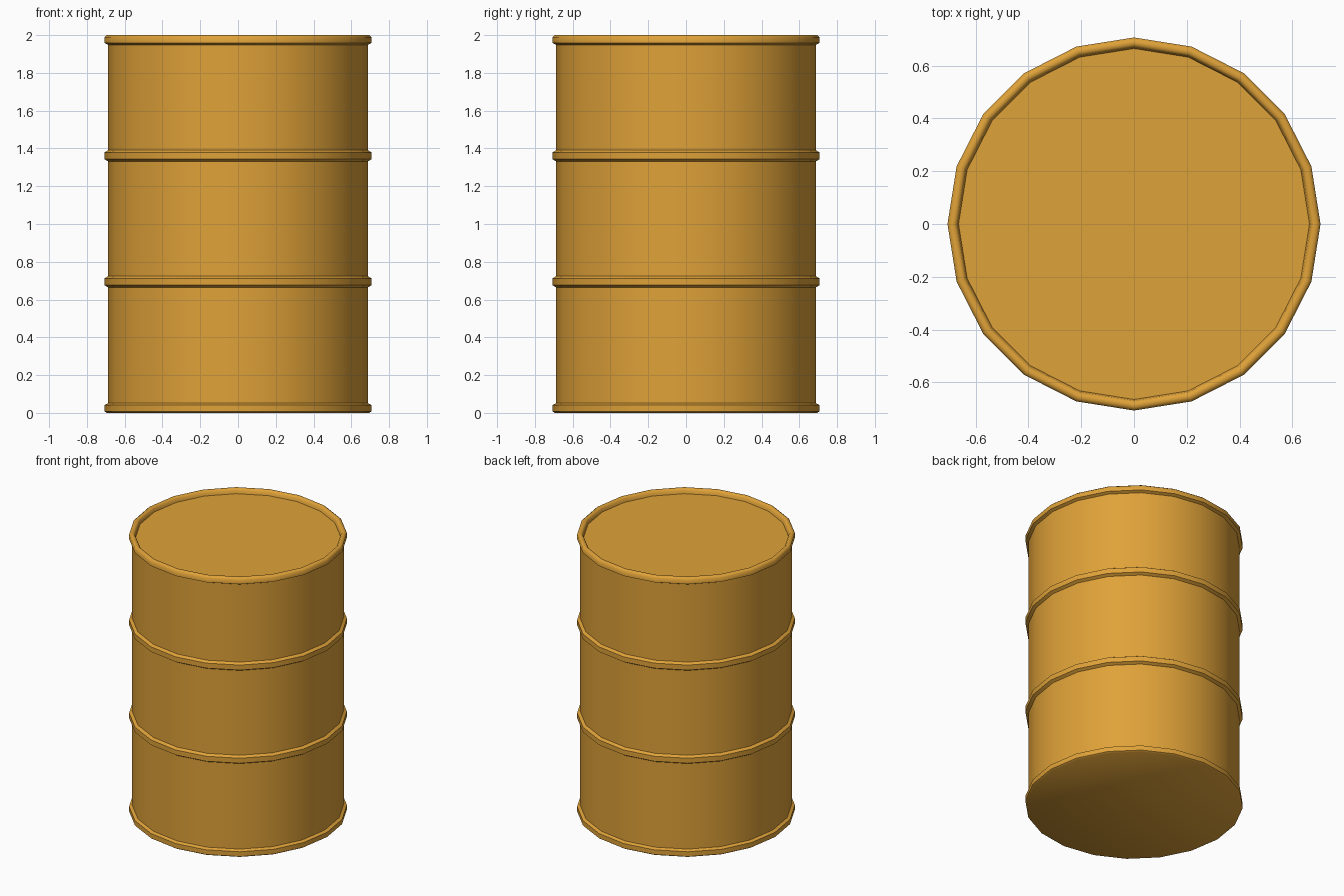
import bpy, bmesh, math

if "Cube" in bpy.data.objects:
    bpy.data.objects.remove(bpy.data.objects["Cube"])

SIDES = 20

def lathe(name, profile, mat):
    # Revolve an (r, z) profile, capping both ends
    bm = bmesh.new()
    rings = [[bm.verts.new((r * math.cos(2 * math.pi * i / SIDES),
                            r * math.sin(2 * math.pi * i / SIDES), z))
              for i in range(SIDES)] for r, z in profile]
    for a, b in zip(rings, rings[1:]):
        for i in range(SIDES):
            j = (i + 1) % SIDES
            bm.faces.new((a[i], a[j], b[j], b[i]))
    bm.faces.new(rings[0][::-1])
    bm.faces.new(rings[-1])
    me = bpy.data.meshes.new(name)
    bm.to_mesh(me)
    bm.free()
    me.materials.append(mat)
    ob = bpy.data.objects.new(name, me)
    bpy.context.collection.objects.link(ob)
    bpy.context.view_layer.objects.active = ob
    ob.select_set(True)
    bpy.ops.object.shade_smooth_by_angle(angle=math.radians(50))

mat = bpy.data.materials.new("ochre_paint")
mat.diffuse_color = (0.74, 0.36, 0.04, 1)
mat.use_nodes = True
mat.node_tree.nodes["Principled BSDF"].inputs["Base Color"].default_value = mat.diffuse_color

BODY, RING = 0.687, 0.707

def rib(z):
    # Raised hoop pressed into the wall
    return [(BODY, z - 0.03), (RING, z - 0.018), (RING, z + 0.018), (BODY, z + 0.03)]

# Bottom chime, wall with two hoops, top chime, recessed lid
profile = [(0.695, 0), (RING, 0.008), (RING, 0.042), (BODY, 0.052)]
profile += rib(0.694) + rib(1.361)
profile += [(BODY, 1.948), (RING, 1.958), (RING, 1.99), (0.695, 2.0),
            (0.68, 2.0), (0.67, 1.99), (0.665, 1.967)]
lathe("drum", profile, mat)
